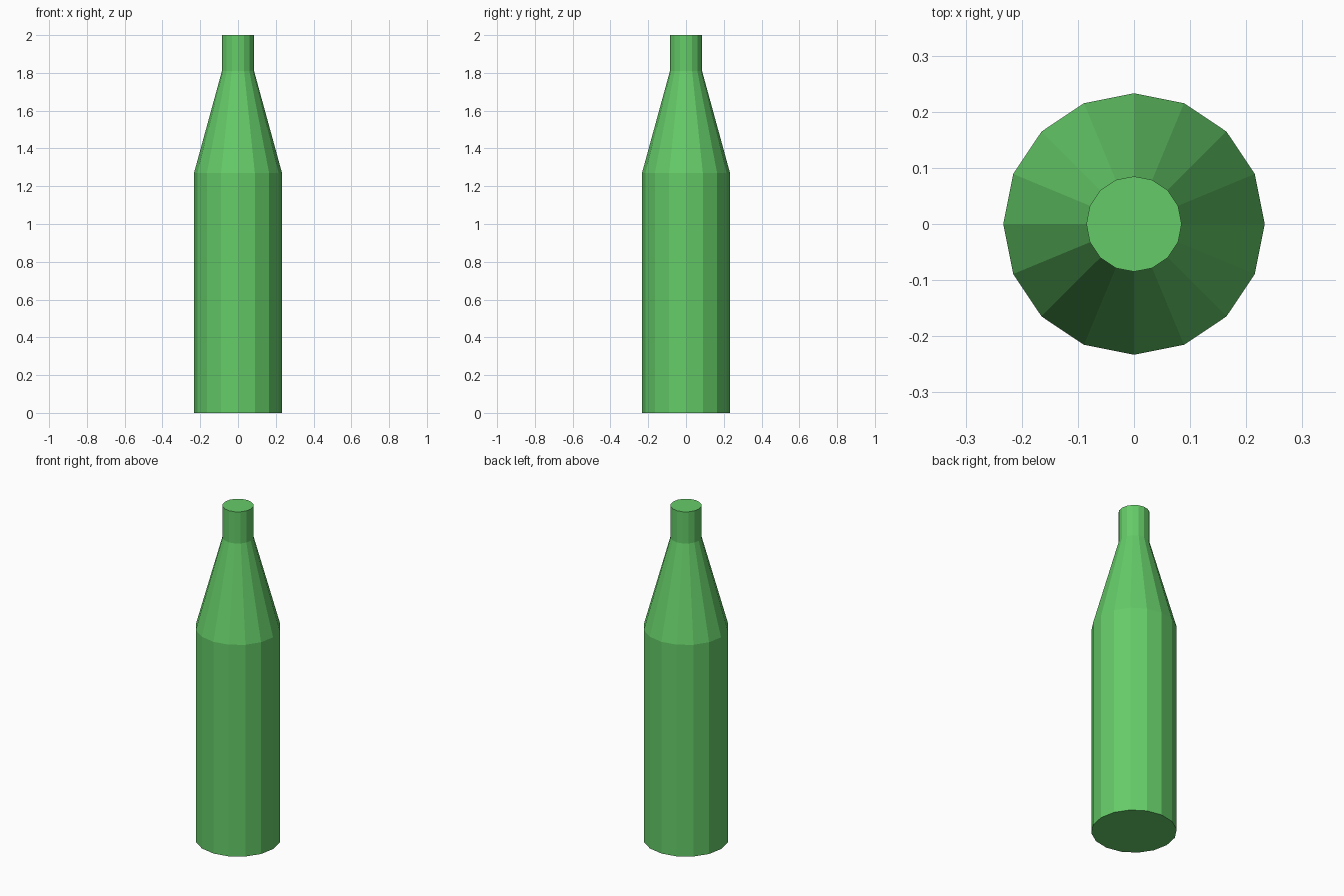
import bpy, bmesh
from math import cos, sin, tau

if "Cube" in bpy.data.objects:
    bpy.data.objects.remove(bpy.data.objects["Cube"])

SIDES = 16
# (radius, height) outline: base, shoulder, neck bottom, mouth
PROFILE = [(0.233, 0.0), (0.233, 1.27), (0.085, 1.81), (0.085, 2.0)]

# Bottle body: profile swept into 16-sided rings
bm = bmesh.new()
rings = [[bm.verts.new((r * cos(tau * i / SIDES), r * sin(tau * i / SIDES), z))
          for i in range(SIDES)] for r, z in PROFILE]
for low, high in zip(rings, rings[1:]):
    for i in range(SIDES):
        j = (i + 1) % SIDES
        bm.faces.new((low[i], low[j], high[j], high[i]))

# Flat base and closed mouth
bm.faces.new(rings[0][::-1])
bm.faces.new(rings[-1])

mesh = bpy.data.meshes.new("bottle")
bm.to_mesh(mesh)
bm.free()
bottle = bpy.data.objects.new("bottle", mesh)
bpy.context.collection.objects.link(bottle)

# Green glass colour
green = bpy.data.materials.new("green_glass")
green.diffuse_color = (0.13, 0.6, 0.14, 1.0)
green.use_nodes = True
green.node_tree.nodes["Principled BSDF"].inputs["Base Color"].default_value = green.diffuse_color
mesh.materials.append(green)
